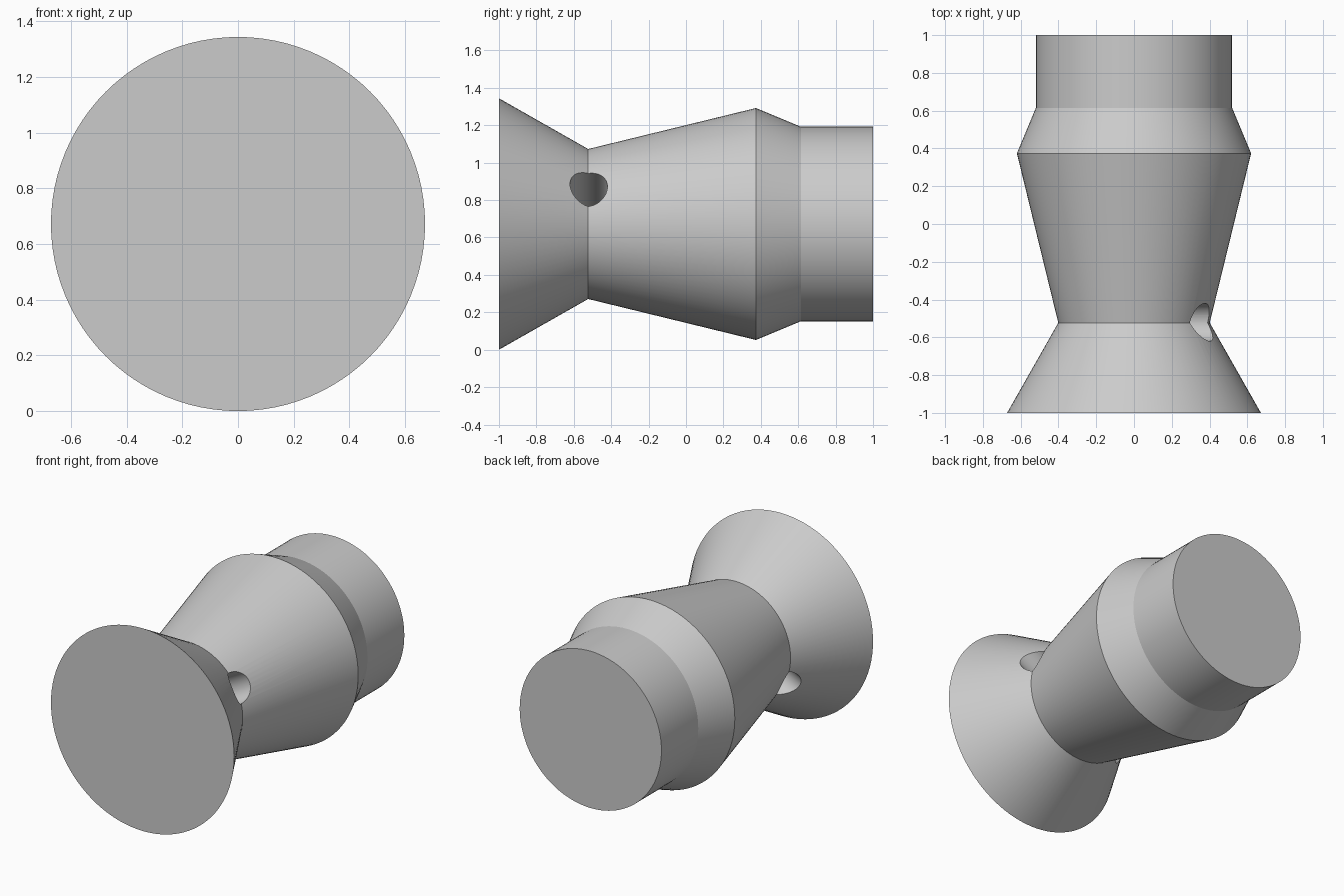
import bpy, bmesh, math
from mathutils import Matrix, Vector

if "Cube" in bpy.data.objects:
    bpy.data.objects.remove(bpy.data.objects["Cube"])

CZ = 0.672      # height of the long axis
SEG = 96
# (position along y, radius)
PROFILE = [(-1.0, 0.672), (-0.523, 0.401), (0.374, 0.62), (0.614, 0.52), (1.0, 0.52)]


def make_object(name, bm):
    bmesh.ops.recalc_face_normals(bm, faces=bm.faces)
    mesh = bpy.data.meshes.new(name)
    bm.to_mesh(mesh)
    bm.free()
    obj = bpy.data.objects.new(name, mesh)
    bpy.context.collection.objects.link(obj)
    return obj


# Turned body: flared foot, narrow neck, tapered barrel and plain collar
bm = bmesh.new()
rings = [[bm.verts.new((r * math.cos(2 * math.pi * i / SEG), y,
                        CZ + r * math.sin(2 * math.pi * i / SEG)))
          for i in range(SEG)] for y, r in PROFILE]
for a, b in zip(rings, rings[1:]):
    for i in range(SEG):
        j = (i + 1) % SEG
        bm.faces.new((a[i], a[j], b[j], b[i]))
bm.faces.new(rings[0])
bm.faces.new(rings[-1])
body = make_object("turned_body", bm)

# Slanted cross hole through the neck
bm = bmesh.new()
axis = Vector((math.cos(math.radians(28)), 0, math.sin(math.radians(28))))
turn = axis.to_track_quat('Z', 'Y').to_matrix().to_4x4()
bmesh.ops.create_cone(bm, cap_ends=True, segments=64, radius1=0.1, radius2=0.1, depth=2,
                      matrix=Matrix.Translation((0, -0.52, CZ)) @ turn)
cutter = make_object("cross_hole_cutter", bm)
cutter.hide_render = True
cutter.hide_set(True)

cut = body.modifiers.new("cross_hole", 'BOOLEAN')
cut.operation = 'DIFFERENCE'
cut.solver = 'EXACT'
cut.object = cutter

# Smooth sides with crisp edges
bpy.context.view_layer.objects.active = body
body.select_set(True)
bpy.ops.object.modifier_apply(modifier=cut.name)
bpy.data.objects.remove(cutter)
bpy.ops.object.shade_smooth_by_angle(angle=math.radians(20))
